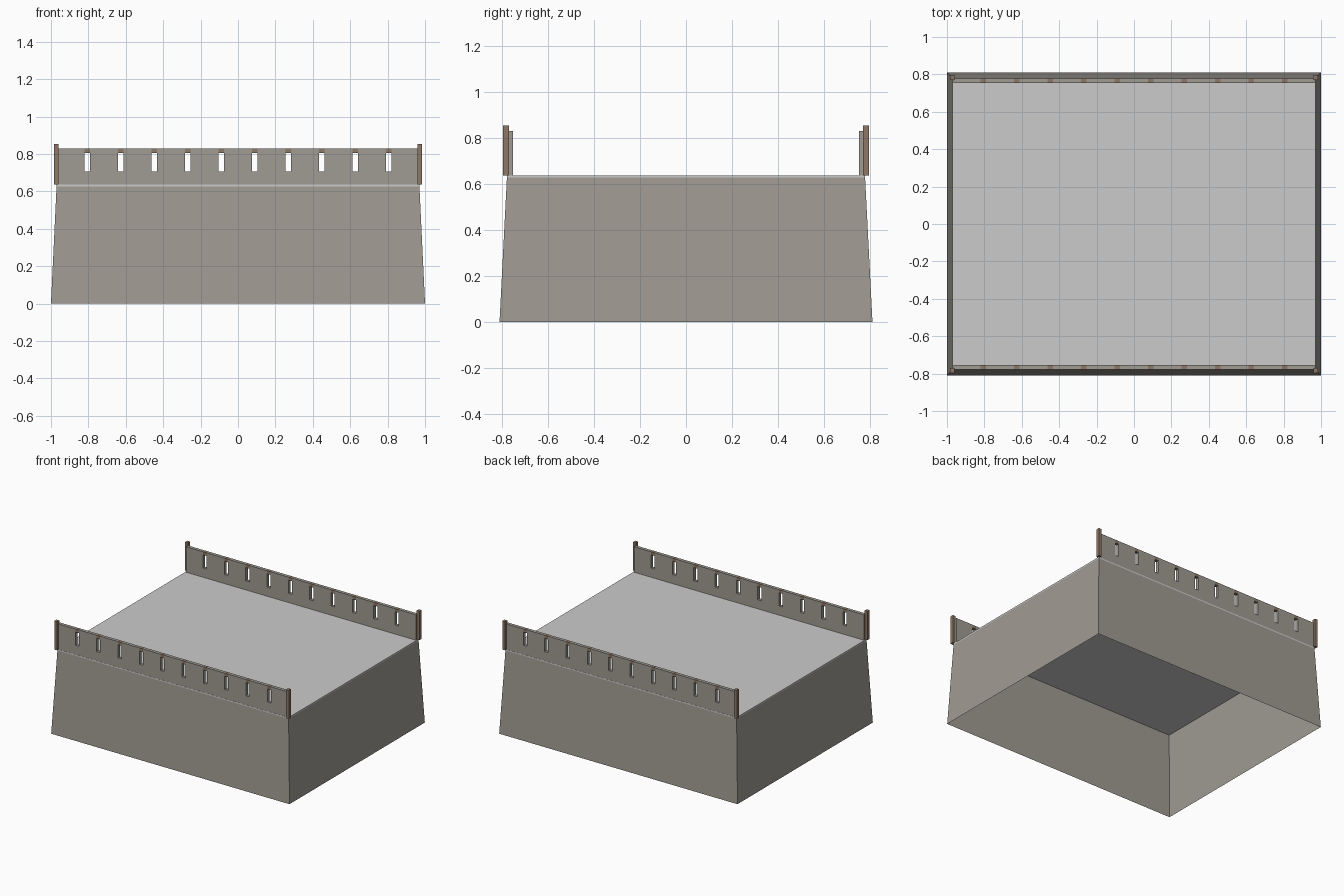
import bpy, bmesh

if "Cube" in bpy.data.objects:
    bpy.data.objects.remove(bpy.data.objects["Cube"])

def mat(name, rgb):
    m = bpy.data.materials.new(name)
    m.diffuse_color = (*rgb, 1)
    m.use_nodes = True
    m.node_tree.nodes["Principled BSDF"].inputs["Base Color"].default_value = m.diffuse_color
    return m

STONE = mat("warm stone", (0.352, 0.330, 0.292))
DECK = mat("pale grey deck", (0.60, 0.60, 0.60))
WOOD = mat("brown timber", (0.27, 0.19, 0.135))

def finish(bm, name, material):
    bmesh.ops.recalc_face_normals(bm, faces=bm.faces)
    me = bpy.data.meshes.new(name)
    bm.to_mesh(me)
    bm.free()
    me.materials.append(material)
    ob = bpy.data.objects.new(name, me)
    bpy.context.collection.objects.link(ob)
    return ob

def add_box(bm, x0, x1, y0, y1, z0, z1):
    vs = bmesh.ops.create_cube(bm, size=1)["verts"]
    for v in vs:
        v.co.x = x1 if v.co.x > 0 else x0
        v.co.y = y1 if v.co.y > 0 else y0
        v.co.z = z1 if v.co.z > 0 else z0

Z_DECK, Z_WALL, Z_TOP = 0.637, 0.627, 0.83
SLOT_W, SLOT_Z, LINTEL_Z = 0.03, 0.706, 0.806
SLOTS = [(i - 4.5) * 0.179 for i in range(10)]

# tapered base walls, hollow and open underneath
bm = bmesh.new()
corners = [(-1, -1), (1, -1), (1, 1), (-1, 1)]
low = [bm.verts.new((sx * 1.0, sy * 0.811, 0)) for sx, sy in corners]
high = [bm.verts.new((sx * 0.97, sy * 0.779, Z_WALL)) for sx, sy in corners]
for i in range(4):
    j = (i + 1) % 4
    bm.faces.new((low[i], low[j], high[j], high[i]))
finish(bm, "base_walls", STONE)

# thin deck slab closing the top
bm = bmesh.new()
add_box(bm, -0.97, 0.97, -0.779, 0.779, Z_WALL, Z_DECK)
finish(bm, "deck", DECK)

for side, label in ((-1, "front"), (1, "back")):
    y_out, y_in = side * 0.778, side * 0.753
    # parapet: notched profile extruded through its thickness
    outline = [(-0.965, Z_DECK), (0.965, Z_DECK), (0.965, Z_TOP)]
    for x in reversed(SLOTS):
        a, b = x + SLOT_W / 2, x - SLOT_W / 2
        outline += [(a, Z_TOP), (a, SLOT_Z), (b, SLOT_Z), (b, Z_TOP)]
    outline.append((-0.965, Z_TOP))
    bm = bmesh.new()
    face = bm.faces.new([bm.verts.new((x, y_out, z)) for x, z in outline])
    ext = bmesh.ops.extrude_face_region(bm, geom=[face], use_keep_orig=True)
    for v in ext["geom"]:
        if isinstance(v, bmesh.types.BMVert):
            v.co.y = y_in
    finish(bm, label + "_parapet", STONE)

    # timber lintels over the slots
    bm = bmesh.new()
    for x in SLOTS:
        add_box(bm, x - SLOT_W / 2, x + SLOT_W / 2,
                min(y_out, y_in), max(y_out, y_in), LINTEL_Z, Z_TOP)
    finish(bm, label + "_lintels", WOOD)

    # corner posts
    for sx, end in ((-1, "left"), (1, "right")):
        bm = bmesh.new()
        cx, cy = sx * 0.972, side * 0.783
        add_box(bm, cx - 0.012, cx + 0.012, cy - 0.013, cy + 0.013, Z_DECK, 0.854)
        finish(bm, f"{label}_{end}_post", WOOD)
